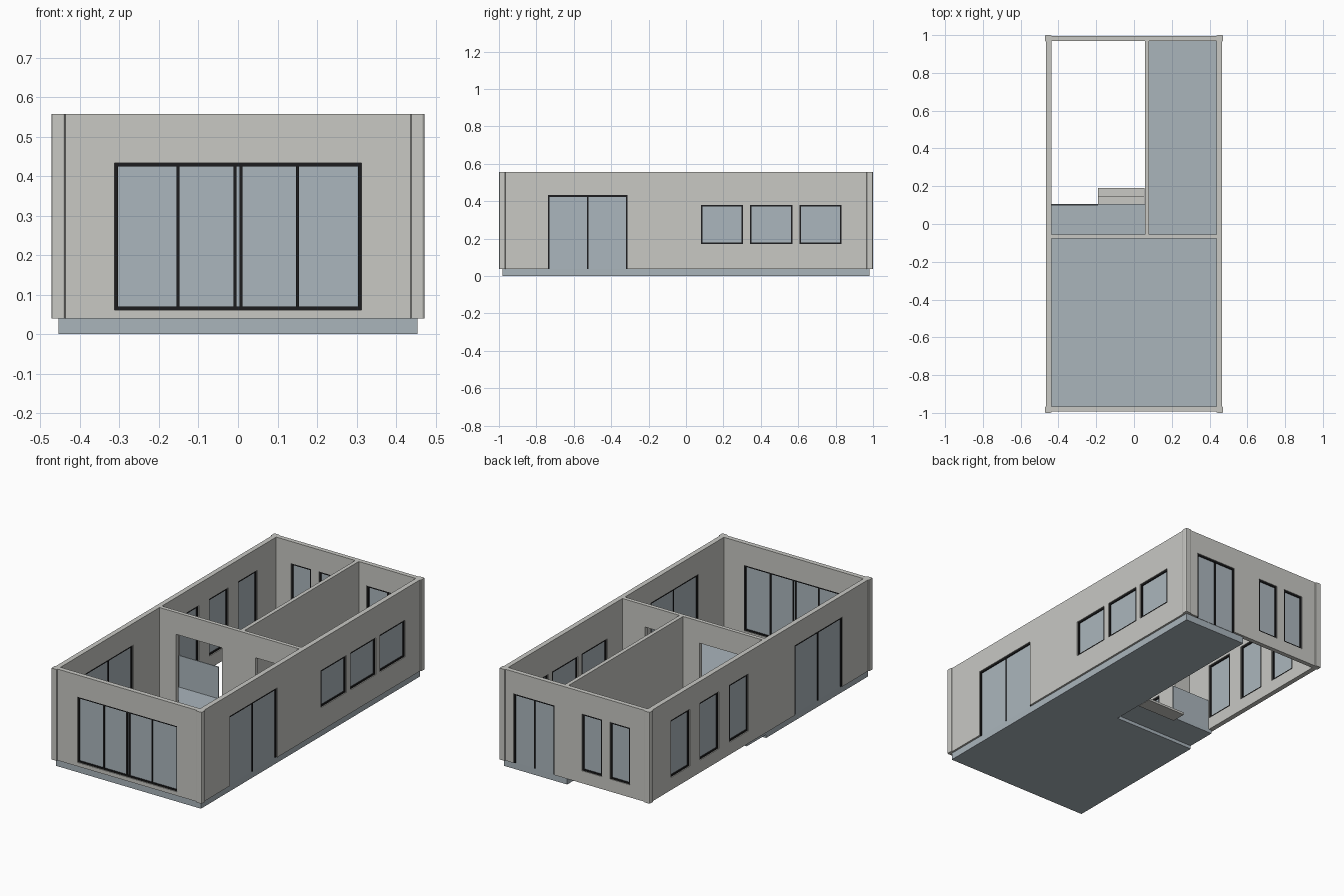
import bpy, bmesh

if "Cube" in bpy.data.objects:
    bpy.data.objects.remove(bpy.data.objects["Cube"])

def mat(name, rgb):
    m = bpy.data.materials.new(name)
    m.diffuse_color = (*rgb, 1)
    m.use_nodes = True
    m.node_tree.nodes["Principled BSDF"].inputs["Base Color"].default_value = m.diffuse_color
    return m

WALL = mat("warm_grey_wall", (0.58, 0.58, 0.55))
SLAB = mat("blue_grey_floor", (0.40, 0.46, 0.50))
GLASS = mat("pale_blue_glass", (0.41, 0.47, 0.51))
FRAME = mat("black_frame", (0.012, 0.012, 0.013))

F, TOP, HEAD = 0.039, 0.557, 0.433     # floor level, wall top, opening head

def finish(name, bm, material):
    bmesh.ops.recalc_face_normals(bm, faces=bm.faces)
    me = bpy.data.meshes.new(name)
    bm.to_mesh(me)
    bm.free()
    me.materials.append(material)
    ob = bpy.data.objects.new(name, me)
    bpy.context.collection.objects.link(ob)
    return ob

def add_box(bm, x0, x1, y0, y1, z0, z1):
    r = bmesh.ops.create_cube(bm, size=1)
    for v in r["verts"]:
        v.co = ((x0 + x1) / 2 + v.co.x * (x1 - x0),
                (y0 + y1) / 2 + v.co.y * (y1 - y0),
                (z0 + z1) / 2 + v.co.z * (z1 - z0))

def box(name, material, *dims):
    bm = bmesh.new()
    add_box(bm, *dims)
    return finish(name, bm, material)

def wall(name, axis, p0, p1, u0, u1, openings):
    """Wall running along axis, thickness p0..p1, openings (ua, ub, za, zb)."""
    us = sorted({u0, u1, *[u for o in openings for u in o[:2]]})
    zs = sorted({F, TOP, *[z for o in openings for z in o[2:4]]})
    bm = bmesh.new()
    pt = (lambda u, z: (u, p0, z)) if axis == "x" else (lambda u, z: (p0, u, z))
    for a, b in zip(us, us[1:]):
        for c, d in zip(zs, zs[1:]):
            mu, mz = (a + b) / 2, (c + d) / 2
            if any(o[0] < mu < o[1] and o[2] < mz < o[3] for o in openings):
                continue
            bm.faces.new([bm.verts.new(pt(*q)) for q in ((a, c), (b, c), (b, d), (a, d))])
    bmesh.ops.remove_doubles(bm, verts=bm.verts, dist=1e-5)
    r = bmesh.ops.extrude_face_region(bm, geom=bm.faces[:], use_keep_orig=True)
    off = (0, p1 - p0, 0) if axis == "x" else (p1 - p0, 0, 0)
    bmesh.ops.translate(bm, vec=off, verts=[g for g in r["geom"] if isinstance(g, bmesh.types.BMVert)])
    bmesh.ops.dissolve_limit(bm, angle_limit=0.01, verts=bm.verts, edges=bm.edges)
    return finish(name, bm, WALL)

def window(name, axis, p, opening, mullions=(), w=0.009, mw=0.008, sill=True):
    """Frame bars and a glass pane centred on depth p."""
    a, b, c, d = opening
    def put(bm, ua, ub, za, zb, t):
        if axis == "x":
            add_box(bm, ua, ub, p - t, p + t, za, zb)
        else:
            add_box(bm, p - t, p + t, ua, ub, za, zb)
    bm = bmesh.new()
    low = c + w if sill else c
    put(bm, a, a + w, low, d - w, 0.009)
    put(bm, b - w, b, low, d - w, 0.009)
    put(bm, a, b, d - w, d, 0.009)
    if sill:
        put(bm, a, b, c, c + w, 0.009)
    for m in mullions:
        put(bm, m - mw / 2, m + mw / 2, low, d - w, 0.008)
    finish(name + "_frame", bm, FRAME)
    bm = bmesh.new()
    put(bm, a + w, b - w, low, d - w, 0.003)
    finish(name + "_glass", bm, GLASS)

# L-shaped base slab
pts = [(-.455, -.982), (.455, -.982), (.455, .982), (.058, .982), (.058, -.068), (-.455, -.068)]
bm = bmesh.new()
f = bm.faces.new([bm.verts.new((x, y, 0)) for x, y in pts])
r = bmesh.ops.extrude_face_region(bm, geom=[f], use_keep_orig=True)
bmesh.ops.translate(bm, vec=(0, 0, F), verts=[g for g in r["geom"] if isinstance(g, bmesh.types.BMVert)])
finish("base_slab", bm, SLAB)

# Terrace slab, its steps and low glass railing
box("terrace_slab", SLAB, -.455, .058, -.068, .105, .019, F)
box("upper_step", WALL, -.19, .056, .105, .148, 0, .026)
box("lower_step", WALL, -.19, .056, .148, .19, 0, .013)
box("terrace_railing", GLASS, -.438, -.19, .097, .103, F, .218)

# Openings in the outer walls
front = [(-.313, .313, .061, HEAD)]
door = (-.738, -.313, F, HEAD)
right = [(.08, .305, .171, .38), (.342, .57, .171, .38), (.607, .832, .171, .38)]
left = [(.105, .275, .11, HEAD), (.37, .54, .11, HEAD), (.63, .80, .11, HEAD)]
back_door = (.13, .387, F, HEAD)
back = [(-.17, -.043, .11, HEAD), (-.345, -.22, .11, HEAD)]

# Outer walls
wall("front_wall", "x", -.992, -.965, -.44, .44, front)
wall("back_wall", "x", .968, .994, -.44, .44, back + [back_door])
wall("right_wall", "y", .438, .466, -.97, .97, right + [door])
wall("left_wall", "y", -.466, -.438, -.97, .97, left + [door])

# Corner posts with eased edges
for sx, nx in ((-1, "left"), (1, "right")):
    for sy, ny in ((-1, "front"), (1, "back")):
        xs, ys = sorted((sx * .437, sx * .472)), sorted((sy * .966, sy))
        bm = bmesh.new()
        add_box(bm, *xs, *ys, F, TOP)
        upright = [e for e in bm.edges if abs(e.verts[0].co.z - e.verts[1].co.z) > .1]
        bmesh.ops.bevel(bm, geom=upright, offset=.006, segments=2, profile=.5, affect="EDGES")
        finish(f"{ny}_{nx}_post", bm, WALL)

# Inner partitions
wall("cross_partition", "x", -.078, -.056, -.438, .438,
     [(-.335, -.047, F, HEAD), (.165, .295, F, HEAD)])
wall("long_partition", "y", .058, .08, -.056, .968, [])

# Glazing
window("front_window", "x", -.978, front[0], (-.152, -.008, .008, .151))
mid = (door[0] + door[1]) / 2
for side, p, holes in (("right", .452, right), ("left", -.452, left)):
    window(side + "_door", "y", p, door, (mid,), mw=.006, sill=False)
    for i, o in enumerate(holes):
        window(f"{side}_window_{i + 1}", "y", p, o)
window("back_door", "x", .981, back_door, ((back_door[0] + back_door[1]) / 2,), sill=False)
for i, o in enumerate(back):
    window(f"back_window_{i + 1}", "x", .981, o)
